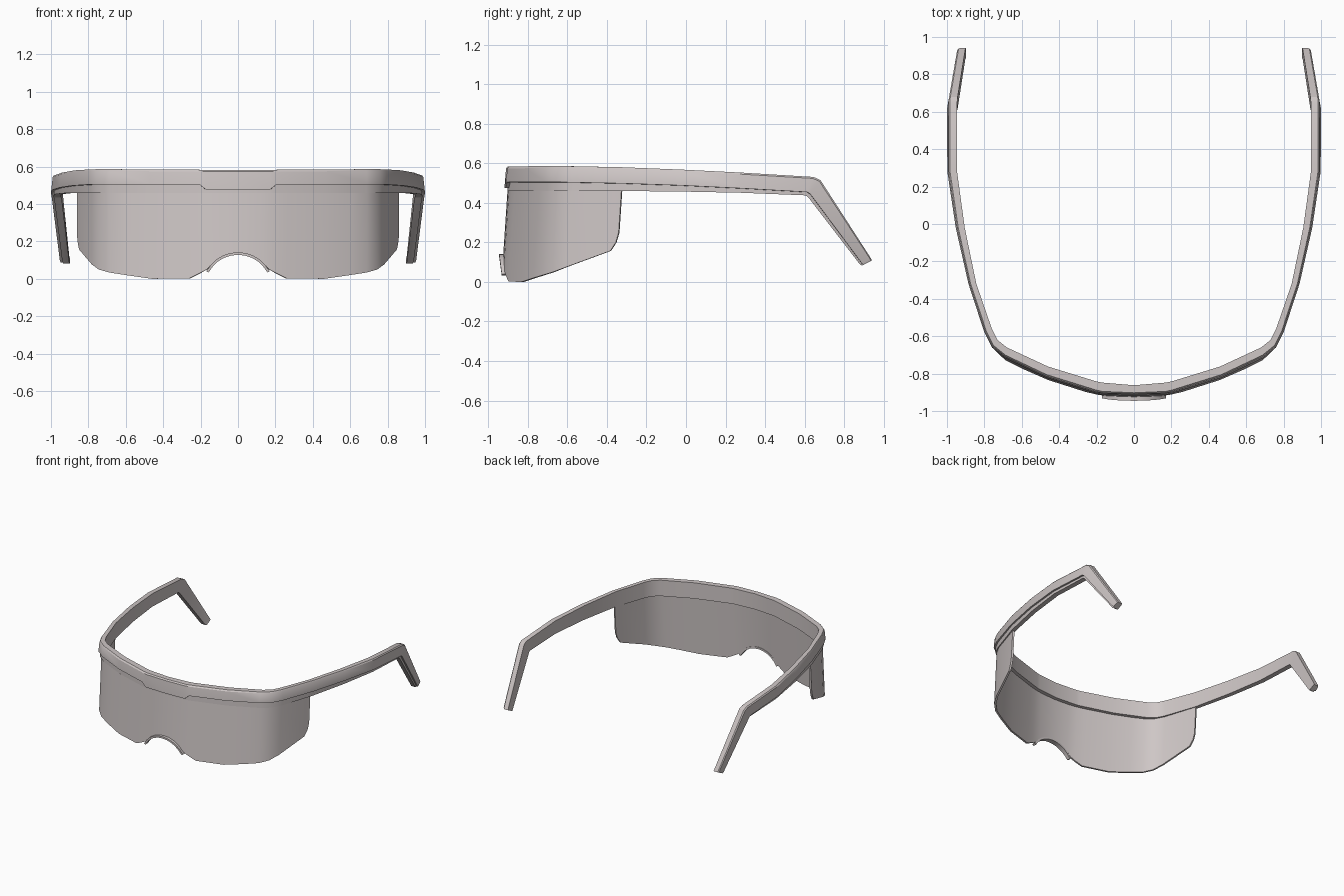
import bpy, bmesh, math
from mathutils import Vector

mat = bpy.data.materials.new("warm light grey")
mat.diffuse_color = (0.62, 0.57, 0.565, 1)


def loft(name, rings, angle=30):
    """Skin a row of equal closed cross-sections and cap both ends."""
    bm = bmesh.new()
    rows = [[bm.verts.new(p) for p in r] for r in rings]
    n = len(rows[0])
    for a, b in zip(rows, rows[1:]):
        for i in range(n):
            j = (i + 1) % n
            bm.faces.new((a[i], a[j], b[j], b[i]))
    bm.faces.new(rows[0])
    bm.faces.new(rows[-1][::-1])
    bmesh.ops.recalc_face_normals(bm, faces=bm.faces)
    me = bpy.data.meshes.new(name)
    bm.to_mesh(me)
    bm.free()
    me.materials.append(mat)
    ob = bpy.data.objects.new(name, me)
    bpy.context.collection.objects.link(ob)
    bpy.ops.object.select_all(action='DESELECT')
    ob.select_set(True)
    bpy.context.view_layer.objects.active = ob
    bpy.ops.object.shade_smooth_by_angle(angle=math.radians(angle))
    return ob


def mirrored(rings):
    """Centre-to-right rings become left-to-right rings."""
    left = [[(-x, y, z) for x, y, z in r] for r in rings[:0:-1]]
    return left + rings


# Frame: brow bar, temples and bent ear tips in one sweep
# outer x, outer y, inner x, inner y, top z, bottom z, groove height, top y shift, bottom y shift
stations = [
    (0.00, -0.918, 0.00, -0.862, 0.583, 0.46, 0.13, 0, 0),
    (0.17, -0.913, 0.17, -0.848, 0.583, 0.46, 0.13, 0, 0),
    (0.205, -0.905, 0.20, -0.842, 0.583, 0.46, 0.36, 0, 0),
    (0.47, -0.822, 0.46, -0.762, 0.585, 0.46, 0.36, 0, 0),
    (0.69, -0.717, 0.68, -0.660, 0.586, 0.46, 0.36, 0, 0),
    (0.76, -0.660, 0.73, -0.620, 0.586, 0.46, 0.36, 0, 0),
    (0.80, -0.580, 0.76, -0.560, 0.585, 0.46, 0.35, 0, 0),
    (0.885, -0.320, 0.843, -0.320, 0.580, 0.46, 0.32, 0, 0),
    (0.953, -0.020, 0.905, -0.020, 0.568, 0.457, 0.28, 0, 0),
    (0.998, 0.280, 0.946, 0.280, 0.553, 0.451, 0.22, 0, 0),
    (1.00, 0.620, 0.946, 0.620, 0.531, 0.438, 0.18, 0.025, -0.015),
    (0.997, 0.640, 0.943, 0.640, 0.515, 0.430, 0.18, 0.040, -0.023),
    (0.952, 0.910, 0.902, 0.910, 0.120, 0.088, 0.18, 0.025, -0.030),
    (0.947, 0.915, 0.898, 0.915, 0.108, 0.083, 0.18, 0.025, -0.025),
]
rings = []
for ox, oy, ix, iy, zt, zb, g, st, sb in stations:
    section = [(0, 0), (0, 1), (0.72, 1), (0.86, 0.92), (1, g + 0.04),
               (1, g), (0.74, g - 0.01), (0.74, 0)]
    rings.append([(ix + (ox - ix) * u,
                   iy + (oy - iy) * u + sb + (st - sb) * v,
                   zb + (zt - zb) * v) for u, v in section])
loft("frame", mirrored(rings))

# Shield lens: x, y along the brow and height of the lower edge
cols = [(0, -0.902, 0.14), (0.07, -0.899, 0.128), (0.13, -0.894, 0.09),
        (0.165, -0.889, 0.052), (0.20, -0.882, 0.032), (0.26, -0.866, 0.002),
        (0.46, -0.802, 0.0), (0.60, -0.742, 0.02), (0.69, -0.697, 0.034),
        (0.745, -0.645, 0.05), (0.782, -0.575, 0.077), (0.85, -0.362, 0.157),
        (0.858, -0.337, 0.20), (0.862, -0.326, 0.25)]
cols = [(-x, y, z) for x, y, z in cols[:0:-1]] + cols
TOP, THICK = 0.475, 0.014
rings = []
for i, (x, y, zb) in enumerate(cols):
    a, b = cols[max(i - 1, 0)], cols[min(i + 1, len(cols) - 1)]
    t = Vector((b[0] - a[0], b[1] - a[1])).normalized()
    nx, ny = -t.y * THICK, t.x * THICK
    dy = -0.03 * (TOP - zb) / 0.45      # lens leans forward toward the bottom
    rings.append([(x, y, TOP), (x, y + dy, zb),
                  (x + nx, y + ny + dy, zb), (x + nx, y + ny, TOP)])
loft("shield_lens", rings)

# Nose rest: thin arched strip under the lens cut-out
arch = [(0, 0.142), (0.04, 0.138), (0.08, 0.125), (0.115, 0.104),
        (0.145, 0.075), (0.17, 0.04)]
rings = []
for i, (x, z) in enumerate(arch):
    d = Vector((x, z + 0.06)).normalized() * 0.014
    yf = -0.932 - 0.013 * (z - 0.04) / 0.1
    rings.append([(x, yf, z), (x, -0.905, z),
                  (x - d.x, -0.905, z - d.y), (x - d.x, yf, z - d.y)])
loft("nose_rest", mirrored(rings))
